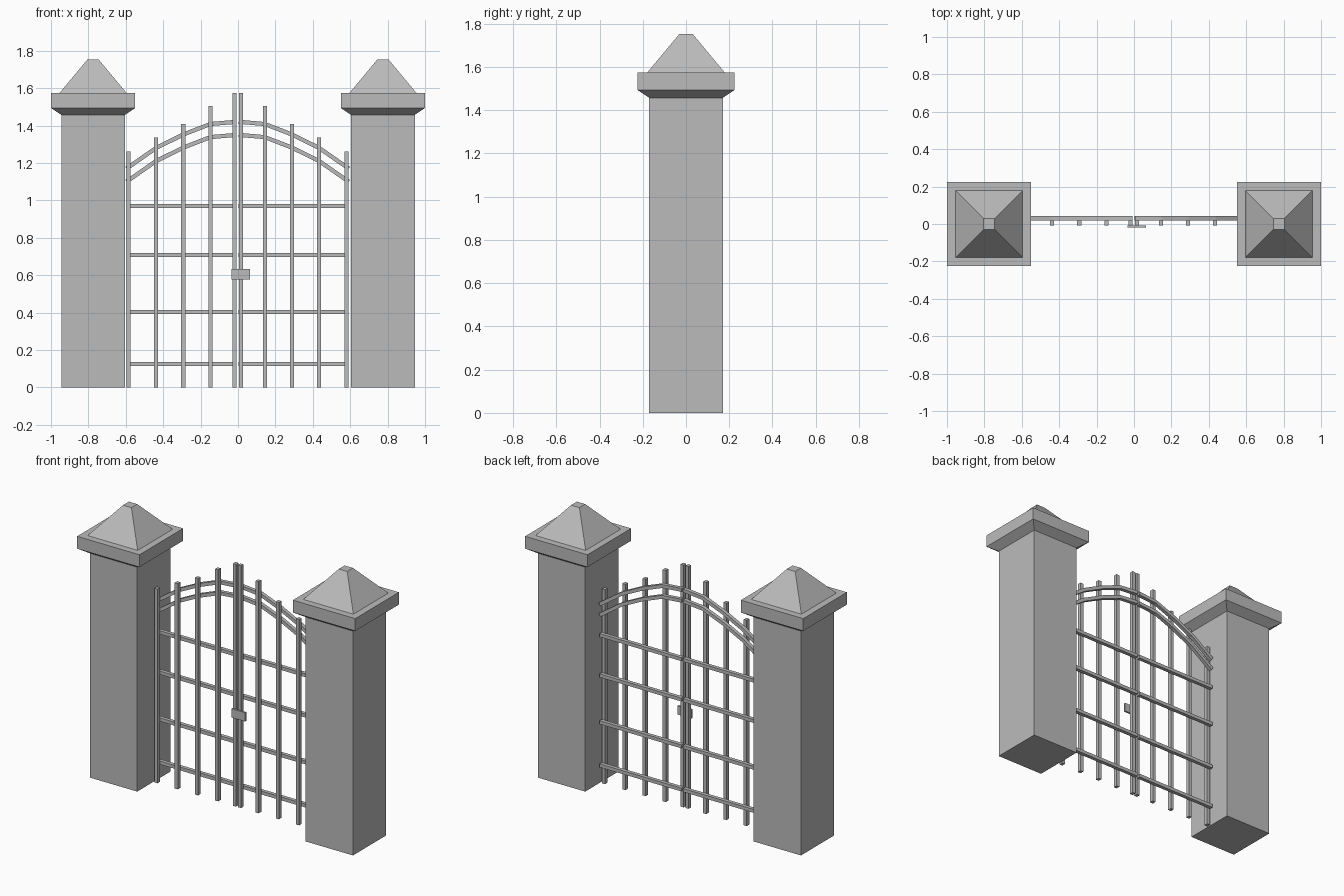
import bpy
import bmesh
from mathutils import Vector

cube = bpy.data.objects.get("Cube")
if cube:
    bpy.data.objects.remove(cube, do_unlink=True)

grey = bpy.data.materials.new("stone grey")
grey.use_nodes = True
grey.diffuse_color = (0.5, 0.5, 0.5, 1)
grey.node_tree.nodes["Principled BSDF"].inputs["Base Color"].default_value = grey.diffuse_color


def loft(name, rings):
    """Join four-cornered rings into a closed, flat-faced solid."""
    bm = bmesh.new()
    loops = [[bm.verts.new(p) for p in ring] for ring in rings]
    for a, b in zip(loops, loops[1:]):
        for i in range(4):
            j = (i + 1) % 4
            bm.faces.new((a[i], a[j], b[j], b[i]))
    bm.faces.new(loops[0][::-1])
    bm.faces.new(loops[-1])
    bmesh.ops.recalc_face_normals(bm, faces=bm.faces)
    mesh = bpy.data.meshes.new(name)
    bm.to_mesh(mesh)
    bm.free()
    mesh.materials.append(grey)
    obj = bpy.data.objects.new(name, mesh)
    bpy.context.collection.objects.link(obj)
    return obj


def square(x, half, z):
    return [(x + sx * half, sy * half, z) for sx, sy in ((-1, -1), (1, -1), (1, 1), (-1, 1))]


def box(name, x0, x1, y0, y1, z0, z1):
    return loft(name, [[(x0, y0, z), (x1, y0, z), (x1, y1, z), (x0, y1, z)] for z in (z0, z1)])


BAR = 0.022                       # bar thickness
MID = -0.002                      # line where the two leaves meet
BAR_Y = (-0.008, 0.018)
RAIL_Y = (0.018, 0.042)
BARS = [(0.0175, 1.573), (0.1455, 1.504), (0.2905, 1.408), (0.436, 1.336), (0.5825, 1.262)]
RAILS = [0.124, 0.404, 0.708, 0.97]
ARCH = [(0.006, 1.35), (0.1455, 1.338), (0.2905, 1.282), (0.436, 1.21), (0.594, 1.1)]

for side, label in ((1, "left"), (-1, "right")):
    # Pillar: shaft, flared cap slab and blunt pyramid
    x = side * 0.775
    loft(f"{label}_pillar_shaft", [square(x, 0.17, 0), square(x, 0.17, 1.457)])
    loft(f"{label}_pillar_cap", [square(x, 0.17, 1.457), square(x, 0.224, 1.493),
                                 square(x, 0.224, 1.573)])
    loft(f"{label}_pillar_pyramid", [square(x, 0.18, 1.573), square(x, 0.03, 1.753)])

    # Upright bars
    for n, (bx, top) in enumerate(BARS):
        c = MID + side * bx
        box(f"{label}_upright_bar_{n + 1}", c - BAR / 2, c + BAR / 2, *BAR_Y, 0, top)

    # Level rails behind the bars
    ends = sorted((MID + side * ARCH[0][0], MID + side * ARCH[-1][0]))
    for n, z in enumerate(RAILS):
        box(f"{label}_rail_{n + 1}", *ends, *RAIL_Y, z - BAR / 2, z + BAR / 2)

    # Two arched rails
    for part, lift in (("lower", 0), ("upper", 0.07)):
        rings = []
        for i, (px, pz) in enumerate(ARCH):
            before, after = Vector(ARCH[max(i - 1, 0)]), Vector(ARCH[min(i + 1, len(ARCH) - 1)])
            along = (after - before).normalized()
            dx, dz = -along.y * BAR / 2, along.x * BAR / 2
            rings.append([(MID + side * (px + s * dx), y, pz + lift + s * dz)
                          for s, y in ((-1, RAIL_Y[0]), (1, RAIL_Y[0]),
                                       (1, RAIL_Y[1]), (-1, RAIL_Y[1]))])
        loft(f"{label}_{part}_arch_rail", rings)

# Latch plate on the front
box("latch", -0.034, 0.065, -0.02, -0.008, 0.577, 0.634)
